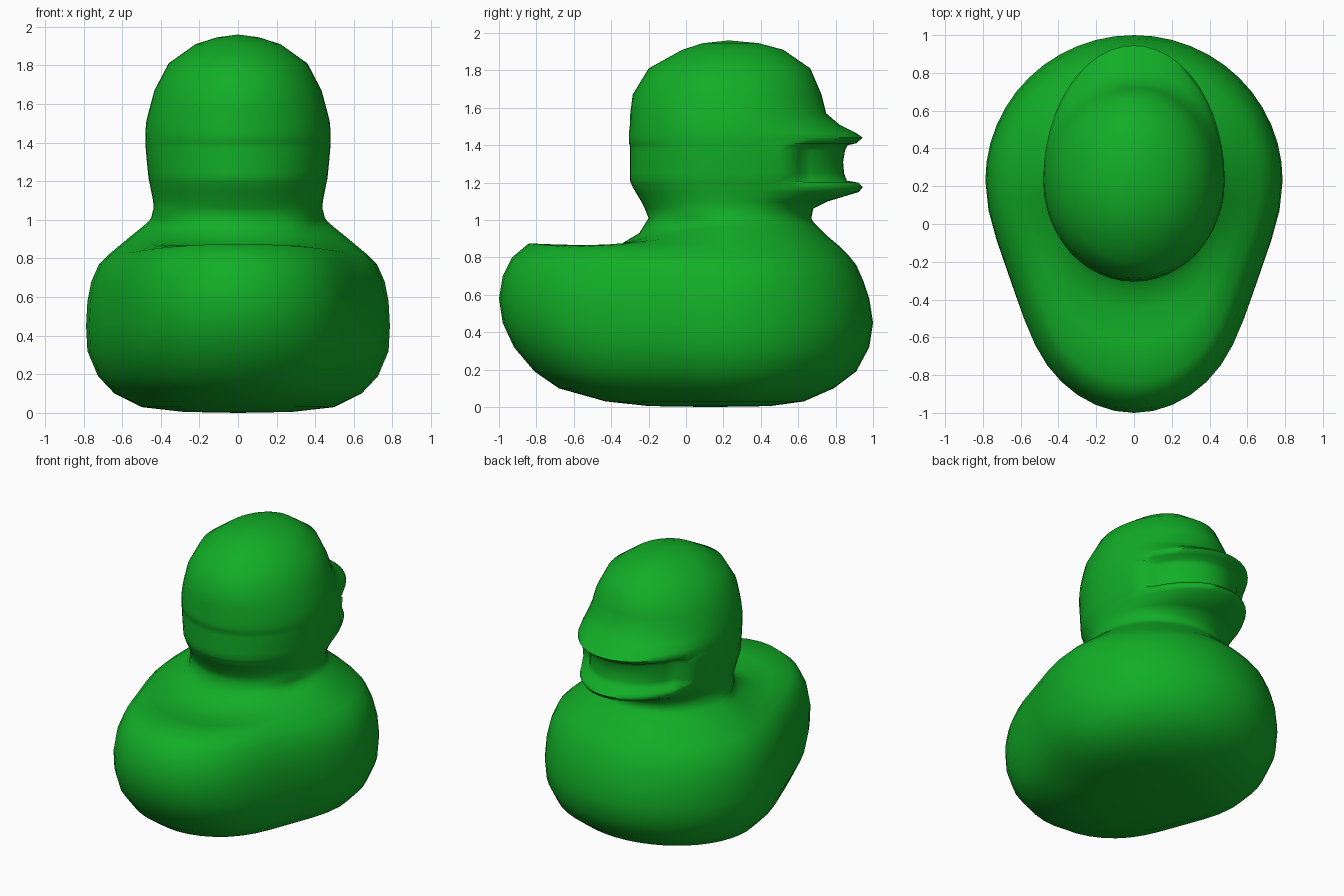
import bpy, bmesh
from math import sin, cos, pi, tau, radians

old = bpy.data.objects.get("Cube")
if old:
    bpy.data.objects.remove(old, do_unlink=True)

SEGMENTS = 48
AXIS_Y = 0.23


def make_material(name, colour):
    material = bpy.data.materials.new(name)
    material.use_nodes = True
    material.diffuse_color = colour
    material.node_tree.nodes["Principled BSDF"].inputs["Base Color"].default_value = colour
    return material


def oval_point(angle, back, front, width, taper=0.0):
    """Point on an egg-shaped outline; angle zero is the tail side."""
    facing = cos(angle)
    if facing > 0:
        y = AXIS_Y - (AXIS_Y - back) * facing
        x = width * sin(angle) * (1 - taper * sin(pi * facing) ** 2)
    else:
        y = AXIS_Y - (front - AXIS_Y) * facing
        x = width * sin(angle)
    return x, y


def angles():
    return [tau * i / SEGMENTS for i in range(SEGMENTS)]


def level_ring(z, back, front, width, taper=0.0):
    return [(*oval_point(a, back, front, width, taper), z) for a in angles()]


def draped_ring(back, back_z, front, front_z, width, side_z):
    """Ring whose height differs at the tail, chest and sides."""
    ring = []
    for a in angles():
        end_z = back_z if cos(a) > 0 else front_z
        z = side_z + (end_z - side_z) * cos(a) ** 2
        ring.append((*oval_point(a, back, front, width, 0.08), z))
    return ring


def mouth_ring(z, depth_y, width):
    """Head ring whose front part is pushed in to form the open beak."""
    ring = []
    for a in angles():
        if -cos(a) > 0.59:
            x, y = oval_point(a, -0.3, depth_y, width - 0.05)
        else:
            x, y = oval_point(a, -0.3, 0.94, width)
        ring.append((x, y, z))
    return ring


def loft(name, rings, bottom, top, material):
    bm = bmesh.new()
    loops = [[bm.verts.new(p) for p in ring] for ring in rings]
    for low, high in zip(loops, loops[1:]):
        for i in range(SEGMENTS):
            j = (i + 1) % SEGMENTS
            bm.faces.new((low[i], low[j], high[j], high[i]))
    for loop, tip in ((loops[0], bottom), (loops[-1], top)):
        centre = bm.verts.new(tip)
        for i in range(SEGMENTS):
            bm.faces.new((loop[i], loop[(i + 1) % SEGMENTS], centre))
    bmesh.ops.recalc_face_normals(bm, faces=bm.faces[:])
    mesh = bpy.data.meshes.new(name)
    bm.to_mesh(mesh)
    bm.free()
    mesh.materials.append(material)
    obj = bpy.data.objects.new(name, mesh)
    bpy.context.collection.objects.link(obj)
    bpy.ops.object.select_all(action="DESELECT")
    obj.select_set(True)
    bpy.context.view_layer.objects.active = obj
    bpy.ops.object.shade_smooth_by_angle(angle=radians(75))
    return obj


# Rounded hull: height, back, front, half width
hull = [level_ring(*row, 0.08) for row in (
    (0.005, -0.2, 0.45, 0.28),
    (0.03, -0.43, 0.63, 0.5),
    (0.1, -0.68, 0.79, 0.64),
    (0.19, -0.81, 0.91, 0.725),
    (0.32, -0.92, 0.98, 0.78),
    (0.45, -0.98, 1.0, 0.787),
    (0.58, -1.0, 0.98, 0.78),
)]

# Tail crest, saddle and shoulders
shoulders = [draped_ring(*row) for row in (
    (-0.98, 0.7, 0.95, 0.67, 0.76, 0.68),
    (-0.93, 0.8, 0.91, 0.76, 0.72, 0.77),
    (-0.84, 0.875, 0.87, 0.81, 0.67, 0.82),
    (-0.62, 0.865, 0.82, 0.86, 0.61, 0.87),
    (-0.46, 0.845, 0.76, 0.91, 0.55, 0.92),
    (-0.35, 0.87, 0.71, 0.96, 0.5, 0.96),
    (-0.25, 0.93, 0.68, 0.99, 0.465, 0.99),
)]

# Neck and lower beak
neck = [level_ring(*row) for row in (
    (1.01, -0.2, 0.67, 0.45),
    (1.06, -0.22, 0.68, 0.437),
    (1.1, -0.24, 0.76, 0.44),
    (1.15, -0.27, 0.925, 0.45),
    (1.175, -0.285, 0.945, 0.455),
    (1.2, -0.295, 0.92, 0.46),
)]

# Open mouth
mouth = [mouth_ring(*row) for row in (
    (1.21, 0.86, 0.463),
    (1.25, 0.845, 0.467),
    (1.31, 0.84, 0.473),
    (1.37, 0.85, 0.478),
    (1.4, 0.865, 0.479),
)]

# Upper beak and crown
crown = [level_ring(*row) for row in (
    (1.41, -0.305, 0.91, 0.48),
    (1.44, -0.305, 0.945, 0.48),
    (1.465, -0.305, 0.91, 0.479),
    (1.51, -0.3, 0.82, 0.475),
    (1.57, -0.298, 0.75, 0.46),
    (1.67, -0.285, 0.725, 0.433),
    (1.81, -0.2, 0.665, 0.36),
    (1.91, -0.02, 0.52, 0.22),
    (1.945, 0.09, 0.39, 0.11),
)]

green = make_material("green rubber", (0.006, 0.42, 0.02, 1.0))
loft("bath_duck_shell", hull + shoulders + neck + mouth + crown,
     (0, AXIS_Y - 0.1, 0), (0, AXIS_Y, 1.96), green)
